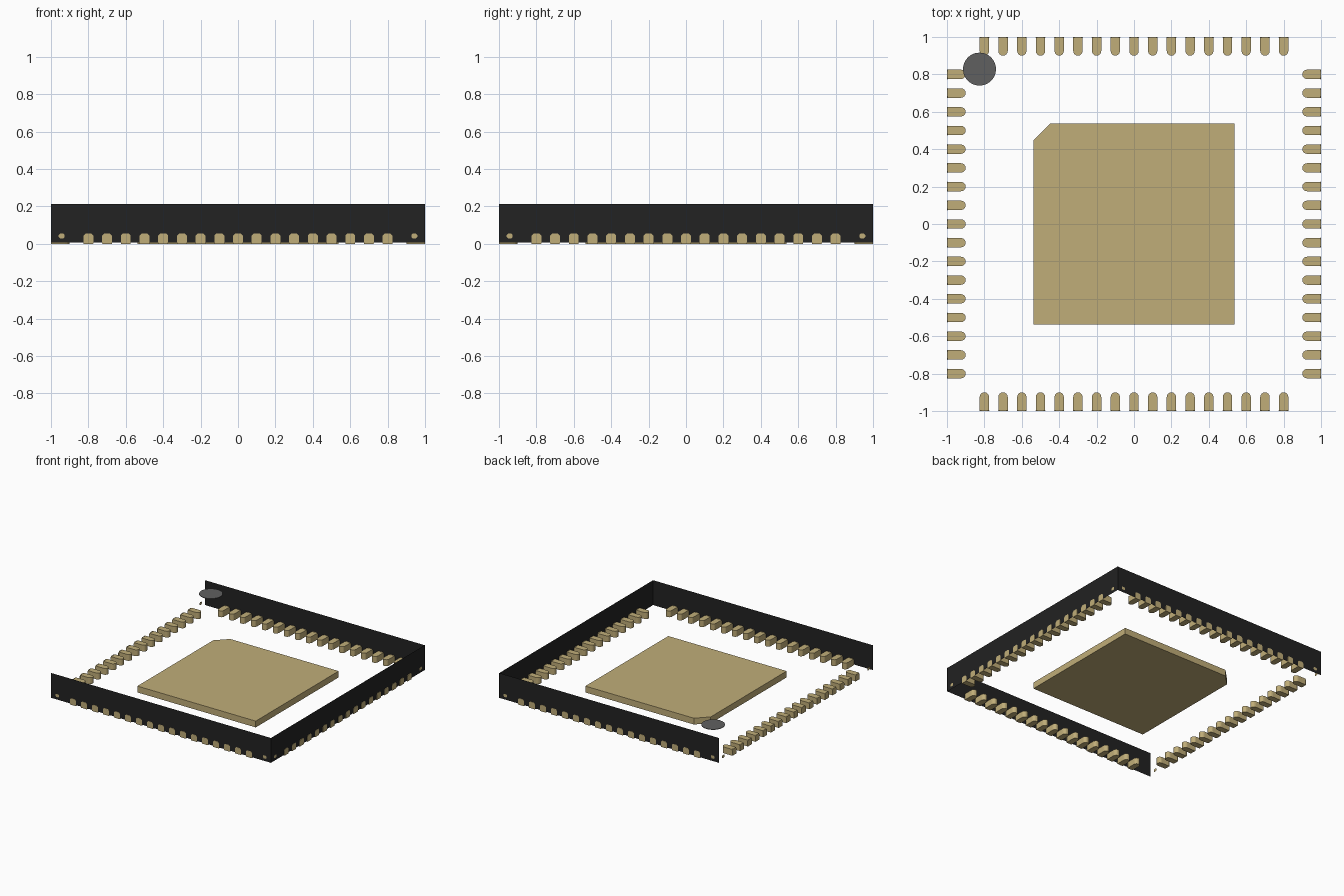
import bpy
import bmesh
import math
from mathutils import Matrix, Vector

cube = bpy.data.objects.get("Cube")
if cube:
    bpy.data.objects.remove(cube, do_unlink=True)


def material(name, rgb):
    m = bpy.data.materials.new(name)
    m.use_nodes = True
    m.diffuse_color = (*rgb, 1)
    bsdf = next(n for n in m.node_tree.nodes if n.type == 'BSDF_PRINCIPLED')
    bsdf.inputs["Base Color"].default_value = (*rgb, 1)
    return m


BLACK = material("black_resin", (0.016, 0.016, 0.016))
GOLD = material("pale_gold", (0.53, 0.42, 0.19))
GREY = material("dark_grey", (0.117, 0.117, 0.117))


def prism(bm, outline, offset):
    """Add a flat outline and extrude it along offset (a sheet if None)."""
    face = bm.faces.new([bm.verts.new(p) for p in outline])
    if offset:
        ext = bmesh.ops.extrude_face_region(bm, geom=[face], use_keep_orig=True)
        verts = [g for g in ext["geom"] if isinstance(g, bmesh.types.BMVert)]
        bmesh.ops.translate(bm, verts=verts, vec=Vector(offset))


def finish(name, bm, mat, angle=0):
    bmesh.ops.recalc_face_normals(bm, faces=bm.faces[:])
    bm.transform(Matrix.Rotation(angle, 4, 'Z'))
    mesh = bpy.data.meshes.new(name)
    bm.to_mesh(mesh)
    bm.free()
    mesh.materials.append(mat)
    obj = bpy.data.objects.new(name, mesh)
    bpy.context.collection.objects.link(obj)


def chamfered(cx, y, z0, z1, half, top, bottom):
    """Upright outline with cut top and bottom corners."""
    return [(cx - half + bottom, y, z0), (cx + half - bottom, y, z0),
            (cx + half, y, z0 + bottom), (cx + half, y, z1 - top),
            (cx + half - top, y, z1), (cx - half + top, y, z1),
            (cx - half, y, z1 - top), (cx - half, y, z0 + bottom)]


TOP, WALL_Y, PIN_H, PIN_R = 0.212, -0.998, 0.052, 0.025

for side, angle in (("front", 0), ("right_end", 90), ("back", 180), ("left_end", 270)):
    turn = math.radians(angle)

    # Thin package wall, open on one side
    if side != "left_end":
        bm = bmesh.new()
        prism(bm, [(-1, WALL_Y, 0.008), (1, WALL_Y, 0.008),
                   (1, WALL_Y, TOP), (-1, WALL_Y, TOP)], None)
        finish("wall_" + side, bm, BLACK, turn)

    # Row of contact pins with round inner ends and cut-corner outer faces
    bm = bmesh.new()
    for i in range(17):
        x = -0.8 + 0.1 * i
        outline = [(x - PIN_R, -0.996, 0), (x + PIN_R, -0.996, 0)]
        for k in range(9):
            a = math.pi * k / 8
            outline.append((x + PIN_R * math.cos(a), -0.925 + PIN_R * math.sin(a), 0))
        prism(bm, outline, (0, 0, PIN_H))
        prism(bm, chamfered(x, -1, 0, 0.054, 0.0265, 0.010, 0.002), (0, 0.004, 0))
    finish("pins_" + side, bm, GOLD, turn)

    # Small tie bar ends near the corners
    bm = bmesh.new()
    for x in (-0.943, 0.943):
        prism(bm, chamfered(x, -1, 0.029, 0.054, 0.016, 0.007, 0.007), None)
    finish("tie_bar_ends_" + side, bm, GOLD, turn)

# Central thermal pad with one cut corner
bm = bmesh.new()
P = 0.538
prism(bm, [(-P, -P, 0), (P, -P, 0), (P, P, 0), (-P + 0.09, P, 0), (-P, P - 0.09, 0)],
      (0, 0, PIN_H))
finish("thermal_pad", bm, GOLD)

# Round orientation mark at the top level
bm = bmesh.new()
prism(bm, [(-0.826 + 0.088 * math.cos(math.tau * k / 48),
            0.828 + 0.088 * math.sin(math.tau * k / 48), TOP - 0.003) for k in range(48)],
      (0, 0, 0.004))
finish("orientation_mark", bm, GREY)
